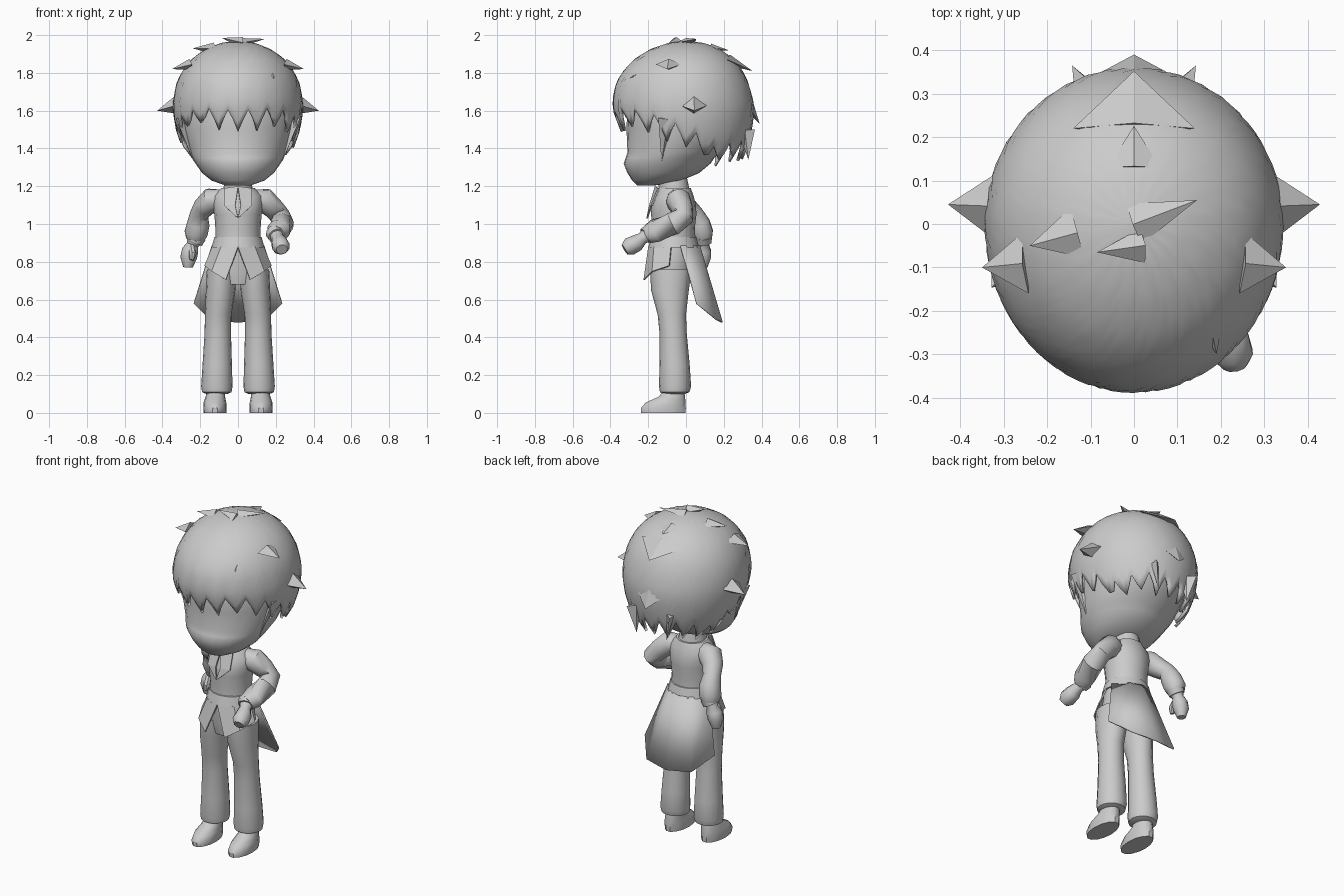
import bpy, bmesh, math, random
from mathutils import Vector

if "Cube" in bpy.data.objects:
    bpy.data.objects.remove(bpy.data.objects["Cube"])

random.seed(4)
grey = bpy.data.materials.new("plain_grey")
grey.diffuse_color = (0.6, 0.6, 0.6, 1)
grey.use_nodes = True
grey.node_tree.nodes["Principled BSDF"].inputs["Base Color"].default_value = grey.diffuse_color


def make(name, verts, faces, angle=40, thick=0):
    me = bpy.data.meshes.new(name)
    me.from_pydata([tuple(v) for v in verts], [], faces)
    bm = bmesh.new()
    bm.from_mesh(me)
    bmesh.ops.recalc_face_normals(bm, faces=bm.faces)
    bm.to_mesh(me)
    bm.free()
    ob = bpy.data.objects.new(name, me)
    bpy.context.collection.objects.link(ob)
    me.materials.append(grey)
    if thick:
        mod = ob.modifiers.new("thickness", 'SOLIDIFY')
        mod.thickness = thick
    bpy.ops.object.select_all(action='DESELECT')
    ob.select_set(True)
    bpy.context.view_layer.objects.active = ob
    if angle:
        bpy.ops.object.shade_smooth_by_angle(angle=math.radians(angle))
    return ob


def skin(name, rings, angle=40):
    """Closed surface through equal rings of points."""
    n = len(rings[0])
    verts = [p for r in rings for p in r]
    faces = [(i * n + j, i * n + (j + 1) % n, (i + 1) * n + (j + 1) % n, (i + 1) * n + j)
             for i in range(len(rings) - 1) for j in range(n)]
    faces += [tuple(range(n)), tuple(range(len(verts) - n, len(verts)))]
    return make(name, verts, faces, angle)


def loft(name, secs, n=16, angle=40):
    """Horizontal ellipses: z, x, y, x radius, y radius."""
    return skin(name, [[(x + a * math.cos(2 * math.pi * j / n), y + b * math.sin(2 * math.pi * j / n), z)
                        for j in range(n)] for z, x, y, a, b in secs], angle)


def tube(name, pts, n=10):
    """Round tube through (x, y, z, radius)."""
    P = [Vector(p[:3]) for p in pts]
    rings = []
    for i, p in enumerate(P):
        d = (P[min(i + 1, len(P) - 1)] - P[max(i - 1, 0)]).normalized()
        u = d.cross(Vector((0.1, 1, 0.3))).normalized()
        v = d.cross(u)
        rings.append([p + pts[i][3] * (u * math.cos(2 * math.pi * j / n) + v * math.sin(2 * math.pi * j / n))
                      for j in range(n)])
    return skin(name, rings)


def lerp(table, t, k=1):
    for a, b in zip(table, table[1:]):
        if a[0] <= t <= b[0]:
            return a[k] + (b[k] - a[k]) * (t - a[0]) / (b[0] - a[0])
    return table[0][k] if t < table[0][0] else table[-1][k]


# Head with a low muzzle
loft("head", [(1.205, 0, -.21, .07, .05), (1.23, 0, -.155, .14, .13), (1.27, 0, -.12, .19, .19),
              (1.32, 0, -.1, .225, .23), (1.35, 0, -.085, .243, .235), (1.38, 0, -.06, .258, .25),
              (1.5, 0, -.02, .295, .295), (1.65, 0, 0, .31, .31), (1.8, 0, 0, .25, .25)], 28, 60)

# Hair cap: side, front and back radius by height, with a ragged lower edge
shape = [(1.28, .2, .22, .25), (1.34, .25, .27, .30), (1.4, .295, .31, .325), (1.5, .33, .35, .35),
         (1.6, .345, .387, .362), (1.66, .343, .39, .355), (1.75, .325, .37, .33), (1.82, .29, .325, .295),
         (1.88, .24, .265, .245), (1.93, .165, .18, .175), (1.96, .085, .09, .09), (1.97, 0, 0, 0)]
edge = [(0, 1.5), (35, 1.52), (55, 1.5), (75, 1.45), (100, 1.38), (115, 1.31), (150, 1.35), (180, 1.34)]
N, ROWS, TOOTH = 80, 16, 4
verts, faces = [], []
for j in range(N):
    deg = 360 * j / N
    q = abs((deg + 180) % 360 - 180)
    root = (0, .045, .1, .05)[j % TOOTH]
    jit = random.uniform(-.025, .025) if j % TOOTH == 0 else 0
    low = lerp(edge, q) + root + jit
    s, c = math.sin(math.radians(deg)), math.cos(math.radians(deg))
    for i in range(ROWS):
        z = low + (1.97 - low) * math.sin(i / (ROWS - 1) * math.pi / 2)
        b = lerp(shape, z, 2 if c > 0 else 3)
        verts.append((lerp(shape, z) * s, -b * c, z))
for j in range(N):
    k = (j + 1) % N
    faces += [(j * ROWS + i, k * ROWS + i, k * ROWS + i + 1, j * ROWS + i + 1) for i in range(ROWS - 1)]
hair = make("hair", verts, faces, 50, .015)
bm = bmesh.new()
bm.from_mesh(hair.data)
bmesh.ops.remove_doubles(bm, verts=bm.verts, dist=.0005)
bmesh.ops.recalc_face_normals(bm, faces=bm.faces)
bm.to_mesh(hair.data)
bm.free()


def flick(name, base, tip, width, height=.03):
    """Pointed lock of hair leaving the cap."""
    b, t = Vector(base), Vector(tip)
    d = (t - b).normalized()
    side = Vector((0, 0, 1)).cross(d).normalized() * width
    up = d.cross(side).normalized() * height
    make(name, [b + side, b + up, b - side, b - up, t],
         [(0, 1, 4), (1, 2, 4), (2, 3, 4), (3, 0, 4), (3, 2, 1, 0)], 0)


for s in (-1, 1):
    flick("side_flick", (s * .3, .04, 1.635), (s * .428, .045, 1.6), .09, .06)
    flick("temple_flick", (s * .25, -.09, 1.845), (s * .35, -.1, 1.82), .07)
    flick("ear_lock", (s * .31, -.1, 1.56), (s * .235, -.13, 1.33), .05, .02)
    flick("nape_lock", (s * .12, .32, 1.5), (s * .1, .33, 1.34), .05, .02)
flick("back_flick", (0, .31, 1.66), (0, .39, 1.53), .15, .04)
flick("crown_flick", (0, .22, 1.87), (0, .352, 1.81), .14)
flick("small_crown_flick", (0, .13, 1.935), (0, .226, 1.92), .06, .02)
flick("top_flick_left", (-.13, -.02, 1.93), (-.24, -.05, 1.93), .06)
flick("top_flick_right", (0, 0, 1.96), (.145, .055, 1.98), .05, .025)
flick("top_curl", (.02, -.05, 1.96), (-.085, -.065, 1.985), .04)
flick("brow_flick", (.17, -.2, 1.835), (.19, -.3, 1.77), .04, .02)

# Neck, collar, torso, belt
loft("collar", [(1.16, 0, -.06, .085, .08), (1.2, 0, -.065, .075, .08), (1.245, 0, -.07, .07, .075)])
loft("torso", [(.92, 0, -.065, .12, .115), (.98, 0, -.065, .12, .112), (1.05, 0, -.065, .125, .12),
               (1.1, 0, -.065, .135, .118), (1.15, 0, -.06, .13, .1), (1.19, 0, -.06, .09, .085)])
loft("belt", [(.875, 0, -.065, .14, .135), (.93, 0, -.065, .125, .12), (.935, 0, -.065, .1, .1)])
loft("hips", [(.68, 0, -.075, .12, .09), (.75, 0, -.07, .15, .11), (.88, 0, -.065, .13, .12)])

# Front coat flaps and lapels
for s in (-1, 1):
    make("front_flap", [(0, -.2, .88), (s * .09, -.17, .88), (s * .137, -.08, .88),
                        (s * .065, -.225, .705), (s * .14, -.18, .75), (s * .178, -.09, .78)],
         [(0, 1, 4, 3), (1, 2, 5, 4)], 0, .008)
    make("lapel", [(0, -.165, 1.2), (s * .07, -.15, 1.19), (s * .075, -.185, 1.1), (0, -.21, 1.03),
                   (s * .015, -.195, 1.1)], [(0, 1, 2, 4), (4, 2, 3)], 0, .008)

# Flared coat tail
top, rim = [], []
for s, m in ((-1, 1), (-1, .5), (1, 0), (1, .5), (1, 1)):
    top.append((s * m * .14, .075 - .1 * m * m, .885))
    rim.append((s * (.235 if m == 1 else .15 if m else 0), .06 if m == 1 else .165 if m else .195,
                .58 if m == 1 else .495 if m else .48))
make("coat_tail", top + rim, [(i, i + 1, i + 6, i + 5) for i in range(4)], 45, .008)

# Trousers and shoes
for s in (-1, 1):
    loft("trouser_leg", [(.1, s * .112, -.062, .055, .055), (.11, s * .112, -.06, .078, .078),
                         (.14, s * .112, -.058, .083, .085), (.25, s * .11, -.06, .078, .08),
                         (.42, s * .107, -.068, .07, .072), (.52, s * .105, -.075, .07, .075),
                         (.65, s * .092, -.085, .078, .1), (.76, s * .085, -.08, .08, .11)])
    loft("shoe", [(0, s * .122, -.12, .06, .12), (.025, s * .122, -.12, .062, .122),
                  (.055, s * .122, -.108, .06, .108), (.085, s * .12, -.075, .052, .072),
                  (.13, s * .115, -.06, .045, .05)], 14)

# Arms: one bent forward, one hanging back
arms = {
    "right": [(.09, -.05, 1.13, .055), (.14, -.04, 1.125, .068), (.19, -.02, 1.08, .058), (.225, -.01, 1.04, .055),
              (.235, -.07, 1.0, .062), (.215, -.16, .965, .062), (.2, -.2, .945, .05)],
    "left": [(-.09, -.05, 1.13, .055), (-.14, -.035, 1.125, .068), (-.18, 0, 1.09, .058), (-.205, .045, 1.05, .05),
             (-.21, .07, 1.0, .06), (-.222, .085, .95, .062), (-.225, .09, .92, .05)]}
hands = {"right": [(.2, -.2, .945, .04), (.21, -.23, .925, .032), (.22, -.26, .9, .045),
                   (.228, -.3, .88, .048), (.232, -.325, .865, .03)],
         "left": [(-.228, .085, .92, .045), (-.24, .09, .89, .032), (-.253, .09, .86, .044),
                  (-.262, .09, .82, .044), (-.265, .09, .77, .025)]}
thumbs = {"right": [(.21, -.24, .91, .02), (.195, -.285, .895, .02), (.2, -.315, .88, .012)],
          "left": [(-.245, .07, .88, .02), (-.24, .04, .84, .02), (-.245, .035, .81, .012)]}
for side in arms:
    tube(side + "_sleeve", arms[side])
    tube(side + "_hand", hands[side])
    tube(side + "_thumb", thumbs[side], 8)
    a, b = Vector(arms[side][-1][:3]), Vector(hands[side][1][:3])
    d = (b - a).normalized() * .018
    tube(side + "_cuff", [(*(a - d), .05), (*(a + d), .046)])
